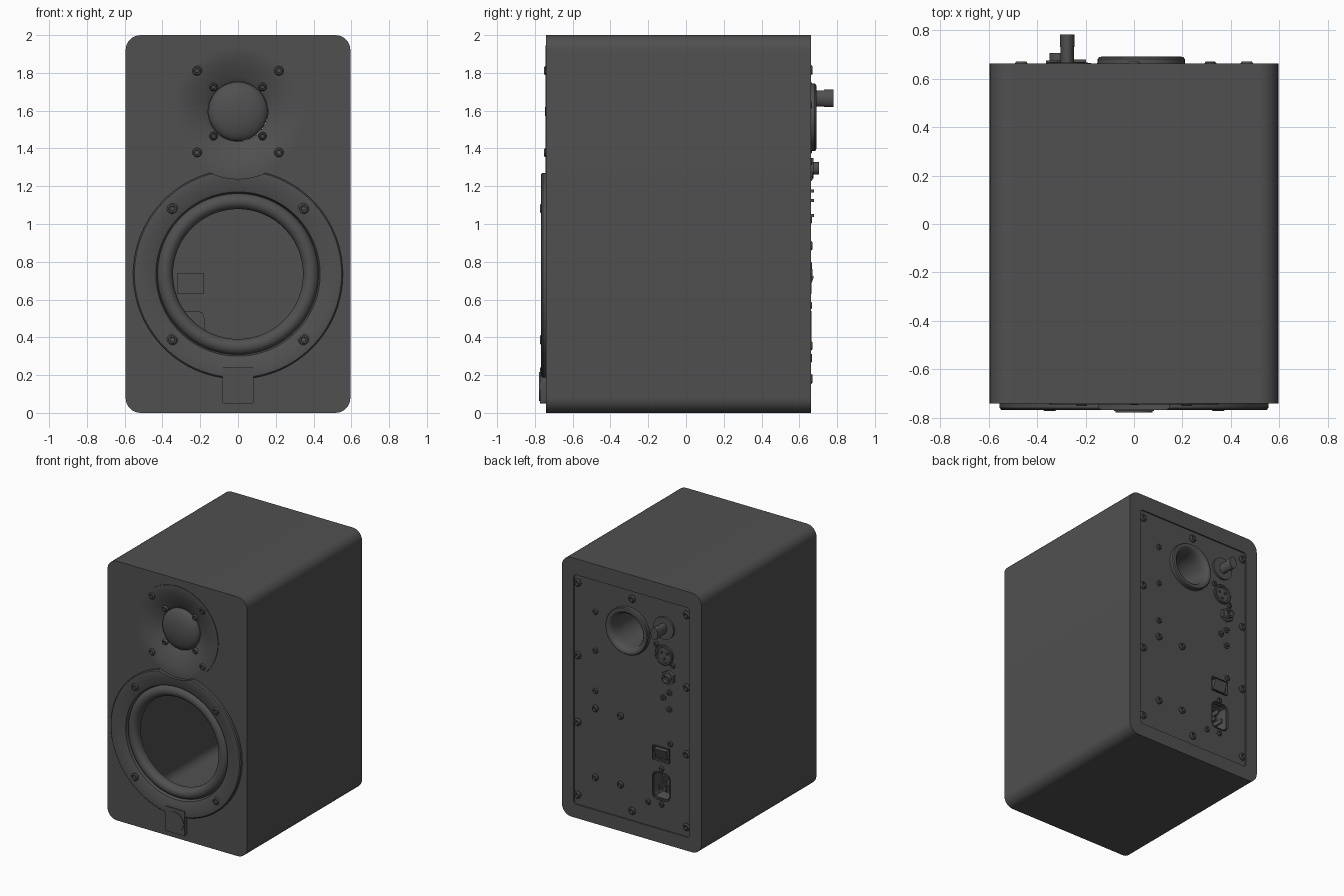
import bpy, bmesh, math
from mathutils import Vector

cube = bpy.data.objects.get("Cube")
if cube:
    bpy.data.objects.remove(cube, do_unlink=True)

mat = bpy.data.materials.new("charcoal")
mat.use_nodes = True
grey = (0.08, 0.08, 0.08, 1)
mat.diffuse_color = grey
mat.node_tree.nodes["Principled BSDF"].inputs["Base Color"].default_value = grey

FRONT, BACK, PLATE = -0.74, 0.662, 0.652


def smooth(ob, angle=35):
    bpy.ops.object.select_all(action="DESELECT")
    ob.select_set(True)
    bpy.context.view_layer.objects.active = ob
    bpy.ops.object.shade_smooth_by_angle(angle=math.radians(angle))


def finish(name, bm):
    bmesh.ops.recalc_face_normals(bm, faces=bm.faces)
    me = bpy.data.meshes.new(name)
    bm.to_mesh(me)
    bm.free()
    me.materials.append(mat)
    ob = bpy.data.objects.new(name, me)
    bpy.context.collection.objects.link(ob)
    smooth(ob)
    return ob


def box_mesh(cx, cz, w, h, y0, y1, round_r=0, segs=8):
    bm = bmesh.new()
    bmesh.ops.create_cube(bm, size=1)
    for v in bm.verts:
        v.co = Vector((cx + v.co.x * w, (y0 + y1) / 2 + v.co.y * (y1 - y0), cz + v.co.z * h))
    if round_r:
        along_y = [e for e in bm.edges if abs(e.verts[0].co.y - e.verts[1].co.y) > 1e-4]
        bmesh.ops.bevel(bm, geom=along_y, offset=round_r, segments=segs, profile=0.5, affect="EDGES")
    return bm


def box(name, *args, **kw):
    return finish(name, box_mesh(*args, **kw))


def lathe(name, cx, cz, profile, n=64, sx=1):
    """Spin a closed (radius, y) outline about an axis along y."""
    bm = bmesh.new()
    rings = []
    for i in range(n):
        a = math.tau * (i + 0.5) / n
        rings.append([bm.verts.new((cx + sx * r * math.cos(a), y, cz + r * math.sin(a))) for r, y in profile])
    m = len(profile)
    for i in range(n):
        a, b = rings[i], rings[(i + 1) % n]
        for j in range(m):
            k = (j + 1) % m
            if profile[j][0] or profile[k][0]:
                bm.faces.new((a[j], a[k], b[k], b[j]))
    bmesh.ops.remove_doubles(bm, verts=bm.verts, dist=1e-5)
    bmesh.ops.dissolve_degenerate(bm, dist=1e-6, edges=bm.edges)
    return finish(name, bm)


def disc(name, cx, cz, r, y0, y1, n=48, sx=1):
    return lathe(name, cx, cz, [(0, y0), (r, y0), (r, y1), (0, y1)], n, sx)


def screw(name, cx, cz, r, y, out, h=0.014):
    """Round head with a socket; out is -1 to the front, 1 to the back."""
    lathe(name, cx, cz, [(0, y - out * 0.005), (r, y - out * 0.005), (r, y + out * h * 0.5),
                         (r * 0.75, y + out * h), (r * 0.5, y + out * h),
                         (r * 0.4, y + out * h * 0.3), (0, y + out * h * 0.3)], 18)


def cut(ob, cutters):
    for c in cutters:
        c.hide_render = True
        mod = ob.modifiers.new("cut", "BOOLEAN")
        mod.operation, mod.solver, mod.object = "DIFFERENCE", "EXACT", c
        bpy.context.view_layer.objects.active = ob
        bpy.ops.object.modifier_apply(modifier=mod.name)
        bpy.data.objects.remove(c, do_unlink=True)
    smooth(ob)


# Layout centres
TZ, WZ = 1.595, 0.735
PX, PZ = 0.03, 1.565
SOCK_X, SWITCH_Z, POWER_Z = -0.25, 0.685, 0.435

# Hollow cabinet with driver openings, recessed back plate, port and socket holes
cabinet = box("cabinet", 0, 1, 1.19, 2, FRONT, BACK, round_r=0.08)
cut(cabinet, [
    box("cut_inside", 0, 1, 1.17, 1.98, FRONT + 0.02, 0.64, round_r=0.07),
    box("cut_back_plate", 0, 0.99, 0.99, 1.77, PLATE, 0.8, round_r=0.02, segs=3),
    disc("cut_woofer", 0, WZ, 0.44, -0.9, -0.6),
    disc("cut_tweeter", 0, TZ, 0.335, -0.9, -0.6),
    disc("cut_port", PX, PZ, 0.135, 0.5, 0.8),
    box("cut_switch", SOCK_X, SWITCH_Z, 0.12, 0.09, 0.6, 0.8),
    box("cut_power", SOCK_X, POWER_Z, 0.13, 0.19, 0.6, 0.8, round_r=0.03, segs=2),
])

# Tweeter waveguide and dome
dish = [(0.35, FRONT + 0.01), (0.35, FRONT - 0.005), (0.335, FRONT - 0.005)]
for i in range(1, 9):
    t = i / 8
    dish.append((0.335 - 0.17 * t, FRONT - 0.005 + 0.055 * t ** 1.6))
dish += [(0.158, -0.685), (0.158, -0.66), (0.33, -0.68)]
lathe("tweeter_waveguide", 0, TZ, dish, 96)
dome = [(0.157 * math.cos(a), -0.69 - 0.056 * math.sin(a)) for a in [math.pi / 2 * i / 8 for i in range(8)]]
lathe("tweeter_dome", 0, TZ, dome + [(0, -0.746), (0, -0.67), (0.157, -0.67)])

# Woofer frame, notched around the tweeter
frame = lathe("woofer_frame", 0, WZ, [(0.555, FRONT + 0.005), (0.555, -0.758), (0.548, -0.766), (0.535, -0.768),
                                      (0.50, -0.764), (0.46, -0.757), (0.435, -0.748), (0.425, -0.72),
                                      (0.425, -0.70), (0.44, -0.70), (0.44, FRONT + 0.005)], 128)
cut(frame, [disc("cut_notch", 0, TZ, 0.356, -0.9, FRONT - 0.001, 96)])

# Rolled woofer surround with an open centre
roll = [(0.386 + 0.042 * math.cos(a), -0.712 - 0.044 * math.sin(a))
        for a in [math.pi * i / 12 for i in range(13)]]
lathe("woofer_surround", 0, WZ, roll + [(0.344, -0.695), (0.428, -0.695)], 96)

# Front screws
for sx in (-1, 1):
    for sz in (-1, 1):
        screw("tweeter_inner_screw", sx * 0.13, TZ + sz * 0.13, 0.022, -0.70, -1, 0.018)
        screw("tweeter_outer_screw", sx * 0.217, TZ + sz * 0.217, 0.026, -0.733, -1, 0.018)
        screw("woofer_screw", sx * 0.347, WZ + sz * 0.347, 0.029, -0.758, -1, 0.014)

# Front badge plate with a round button
box("badge_plate", 0, 0.145, 0.166, 0.19, -0.772, FRONT + 0.005, round_r=0.006, segs=2)
disc("badge_button", 0, 0.14, 0.077, -0.777, -0.77)

# Flared rear port tube
flare = [(0.18, 0.645), (0.18, 0.68), (0.174, 0.688), (0.162, 0.691), (0.148, 0.686),
         (0.136, 0.672), (0.129, 0.645), (0.125, 0.60), (0.125, 0.2), (0.132, 0.2), (0.133, 0.645)]
lathe("rear_port", PX, PZ, flare)

# Rear plate screws
for z in (1.815, 1.255, 0.74, 0.18):
    for x in (-0.465, 0.465):
        screw("plate_edge_screw", x, z, 0.028, PLATE, 1, 0.018)
for z in (1.815, 0.18):
    screw("plate_middle_screw", 0, z, 0.028, PLATE, 1, 0.018)
for z in (0.885, 0.355):
    for x in (0.1, 0.315):
        screw("board_screw", x, z, 0.026, PLATE, 1, 0.018)
for x, z in ((0.315, 1.63), (0.315, 1.33), (0.315, 1.02), (-0.325, 0.78),
             (SOCK_X, 0.568), (SOCK_X, 0.295), (-0.135, 0.285)):
    screw("small_screw", x, z, 0.021, PLATE, 1)

# Volume knob
disc("knob_base", -0.275, 1.665, 0.085, PLATE - 0.005, 0.667)
disc("knob_collar", -0.275, 1.665, 0.043, 0.66, 0.735, 20, 0.65)
disc("knob_grip", -0.275, 1.665, 0.047, 0.73, 0.781, 20, 0.65)

# Balanced input
IX, IZ = -0.275, 1.455
lathe("balanced_input", IX, IZ, [(0.075, 0.645), (0.075, 0.664), (0.07, 0.668), (0.058, 0.668),
                                 (0.056, 0.655), (0, 0.655), (0, 0.645)], 40)
for i in range(3):
    a = math.tau * i / 3 - math.pi / 2
    disc("input_pin", IX + 0.03 * math.cos(a), IZ + 0.03 * math.sin(a), 0.009, 0.65, 0.665, 12)
for s in (-1, 1):
    screw("input_screw", IX + s * 0.07, IZ + s * 0.065, 0.02, PLATE, 1)

# Jack input with hex nut
disc("jack_nut", -0.315, 1.295, 0.055, PLATE - 0.005, 0.675, 6)
lathe("jack_barrel", -0.315, 1.295, [(0.034, 0.65), (0.034, 0.705), (0.022, 0.705), (0.022, 0.66),
                                     (0, 0.66), (0, 0.65)], 24)

# Small toggle switches
for x, z in ((-0.317, 1.175), (-0.265, 1.125), (-0.317, 1.045)):
    disc("toggle_collar", x, z, 0.022, PLATE - 0.005, 0.662, 16)
    box("toggle_lever", x, z, 0.018, 0.016, 0.655, 0.678)


# Recessed power housings reaching into the cabinet
def housing(name, z, w, h, y0, depth, round_r=0):
    bm = box_mesh(SOCK_X, z, w, h, y0, 0.664, round_r, 2)
    bm.normal_update()
    rear = [f for f in bm.faces if f.normal.y > 0.9]
    bmesh.ops.inset_region(bm, faces=rear, thickness=0.012)
    bmesh.ops.translate(bm, verts=list({v for f in rear for v in f.verts}), vec=(0, -depth, 0))
    finish(name, bm)


housing("switch_housing", SWITCH_Z, 0.14, 0.11, 0.5, 0.04)
housing("power_housing", POWER_Z, 0.145, 0.21, 0.45, 0.11, 0.035)
rocker = box_mesh(SOCK_X, SWITCH_Z, 0.105, 0.076, 0.62, 0.65)
for v in rocker.verts:
    if v.co.y > 0.64 and v.co.z > SWITCH_Z:
        v.co.y = 0.678
finish("switch_rocker", rocker)
for dx, dz in ((0, 0.045), (-0.03, -0.02), (0.03, -0.02)):
    box("power_pin", SOCK_X + dx, POWER_Z + dz, 0.012, 0.035, 0.54, 0.645)
